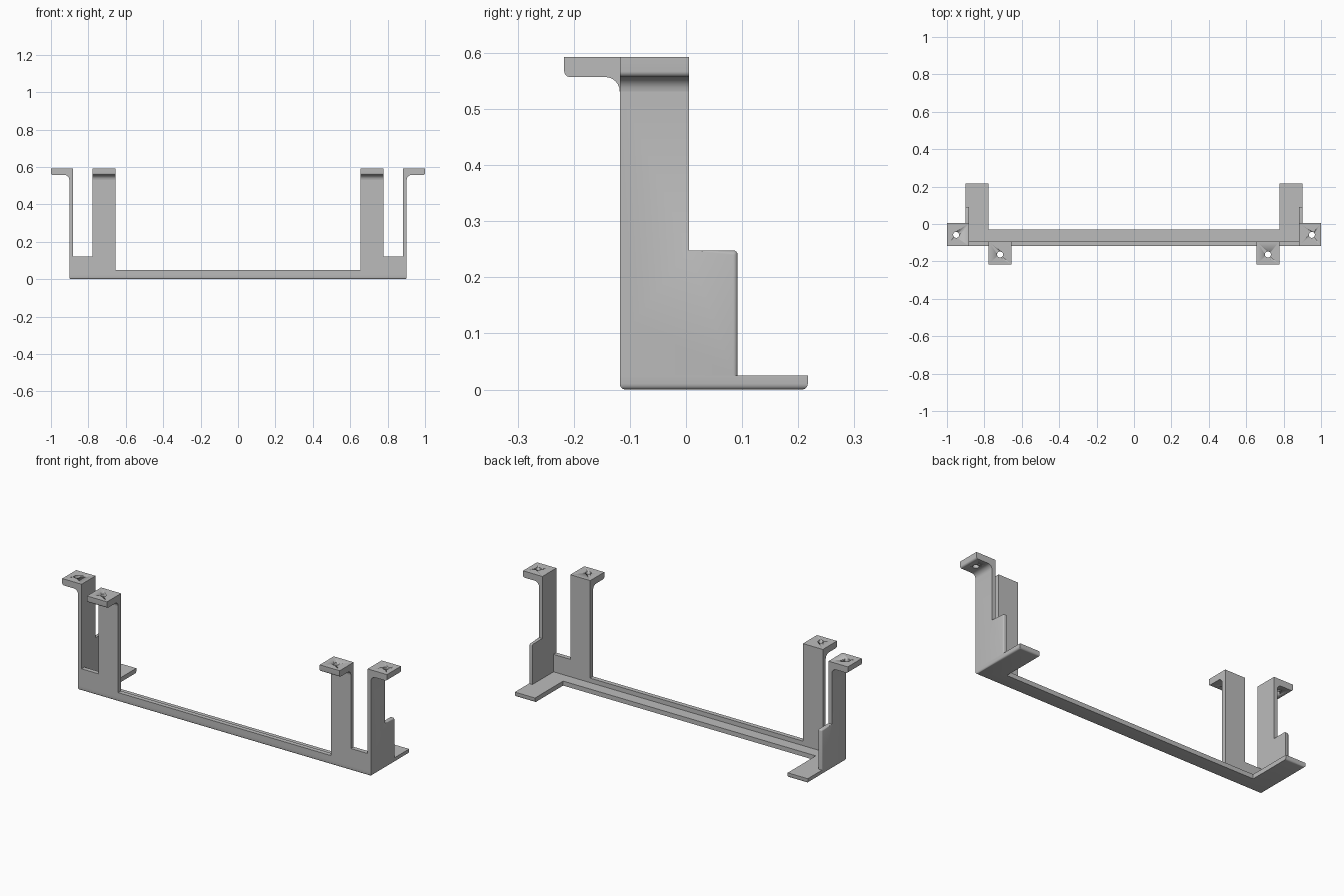
import bpy, bmesh, math
from mathutils import Vector

if "Cube" in bpy.data.objects:
    bpy.data.objects.remove(bpy.data.objects["Cube"])

GREY = bpy.data.materials.new("plain grey")
GREY.diffuse_color = (0.5, 0.5, 0.5, 1)
GREY.use_nodes = True
GREY.node_tree.nodes["Principled BSDF"].inputs["Base Color"].default_value = GREY.diffuse_color

# main dimensions
X, FRONT, BACK = 0.902, -0.118, 0.217      # outer side, front face, back of feet
POST_IN, POST_OUT = 0.655, 0.778           # inner and outer edge of the front posts
BASE, LIP, SHELF = 0.025, 0.05, 0.122      # floor top, front lip top, corner panel top
TAB_BOTTOM, TOP = 0.557, 0.593
FRONT_T, SIDE_T, FILLET = 0.025, 0.021, 0.026
NECK = TAB_BOTTOM - FILLET                 # where the fillet below each tab starts


def prism(name, pts, place, d0, d1, bevel_rule=None, radius=0.01):
    """Extrude a 2D outline from depth d0 to d1; place(u, v, d) gives the 3D point."""
    bm = bmesh.new()
    face = bm.faces.new([bm.verts.new(place(u, v, d0)) for u, v in pts])
    ext = bmesh.ops.extrude_face_region(bm, geom=[face])
    move = Vector(place(0, 0, d1)) - Vector(place(0, 0, d0))
    for v in ext["geom"]:
        if isinstance(v, bmesh.types.BMVert):
            v.co += move
    bmesh.ops.recalc_face_normals(bm, faces=bm.faces[:])
    if bevel_rule:
        edges = [e for e in bm.edges if bevel_rule(e.verts[0].co, e.verts[1].co)]
        bmesh.ops.bevel(bm, geom=edges, offset=radius, segments=4,
                        profile=0.5, affect='EDGES')
    mesh = bpy.data.meshes.new(name)
    bm.to_mesh(mesh)
    bm.free()
    mesh.materials.append(GREY)
    ob = bpy.data.objects.new(name, mesh)
    bpy.context.collection.objects.link(ob)
    bpy.ops.object.select_all(action='DESELECT')
    ob.select_set(True)
    bpy.context.view_layer.objects.active = ob
    bpy.ops.object.shade_smooth_by_angle(angle=math.radians(35))
    return ob


def arc(cx, cy, r, a0, a1, n=6):
    steps = [math.radians(a0 + (a1 - a0) * i / n) for i in range(n + 1)]
    return [(cx + r * math.cos(a), cy + r * math.sin(a)) for a in steps]


def tab_profile(length, thick):
    """Bent tab: rounded lower tip and a fillet into the upright."""
    r = 0.01
    return ([(-thick, TOP), (length, TOP)]
            + arc(length - r, TAB_BOTTOM + r, r, 0, -90)
            + arc(FILLET, NECK, FILLET, 90, 180)
            + [(-thick, NECK)])


def drill(ob, x, y):
    """Screw hole straight down through a tab."""
    ring = arc(0, 0, 0.016, 0, 345, 23)
    cutter = prism(ob.name + "_hole_cutter", ring,
                   lambda u, v, d: (x + u, y + v, d), 0.5, 0.65)
    cutter.hide_render = True
    cutter.hide_set(True)
    mod = ob.modifiers.new("screw_hole", 'BOOLEAN')
    mod.operation, mod.solver, mod.object = 'DIFFERENCE', 'EXACT', cutter


# floor strip with two feet, outer lower edges rounded
right = [(X, FRONT), (X, BACK), (POST_OUT, BACK), (POST_OUT, -0.03)]
prism("floor_and_feet", right + [(-x, y) for x, y in reversed(right)],
      lambda u, v, d: (u, v, d), 0, BASE,
      lambda a, b: a.z < 0.001 and b.z < 0.001 and (
          abs(a.x + b.x) > 2 * X - 0.01 or a.y + b.y > 0.4 or a.y + b.y < -0.2))

# front lip, corner panels and front posts in one sheet
right = [(X, BASE), (X, SHELF), (POST_OUT, SHELF), (POST_OUT, NECK),
         (POST_IN, NECK), (POST_IN, LIP)]
prism("front_panel", right + [(-x, z) for x, z in reversed(right)],
      lambda u, v, d: (u, d, v), FRONT, FRONT + FRONT_T)

# stepped side wall outline (y, z)
WALL_Y, STEP_Y, STEP_Z = 0.005, 0.092, 0.248
wall = [(FRONT + FRONT_T, BASE), (STEP_Y, BASE), (STEP_Y, STEP_Z), (WALL_Y, STEP_Z),
        (WALL_Y, NECK), (FRONT, NECK), (FRONT, SHELF), (FRONT + FRONT_T, SHELF)]


def wall_round(a, b):
    """Outer edges of the step, plus its top back corner."""
    outer = min(abs(a.x), abs(b.x)) > X - 0.001
    step = min(a.y, b.y) > WALL_Y - 0.001 and max(a.z, b.z) < STEP_Z + 0.001
    corner = min(a.y, b.y) > STEP_Y - 0.001 and min(a.z, b.z) > STEP_Z - 0.001
    return (outer and step and a.z + b.z > 2 * BASE + 0.01) or corner


for s, side in ((-1, "left"), (1, "right")):
    prism(side + "_side_wall", wall, lambda u, v, d: (s * d, u, v),
          X - SIDE_T, X, wall_round, 0.008)

    # tab bent outward from the side wall
    tab = prism(side + "_side_tab", tab_profile(1.0 - X, SIDE_T),
                lambda u, v, d: (s * (X + u), d, v), FRONT, WALL_Y)
    drill(tab, s * 0.951, -0.058)

    # tab bent forward from the front post
    tab = prism(side + "_front_tab", tab_profile(0.099, FRONT_T),
                lambda u, v, d: (s * d, FRONT - u, v), POST_IN, POST_OUT)
    drill(tab, s * 0.716, -0.163)
